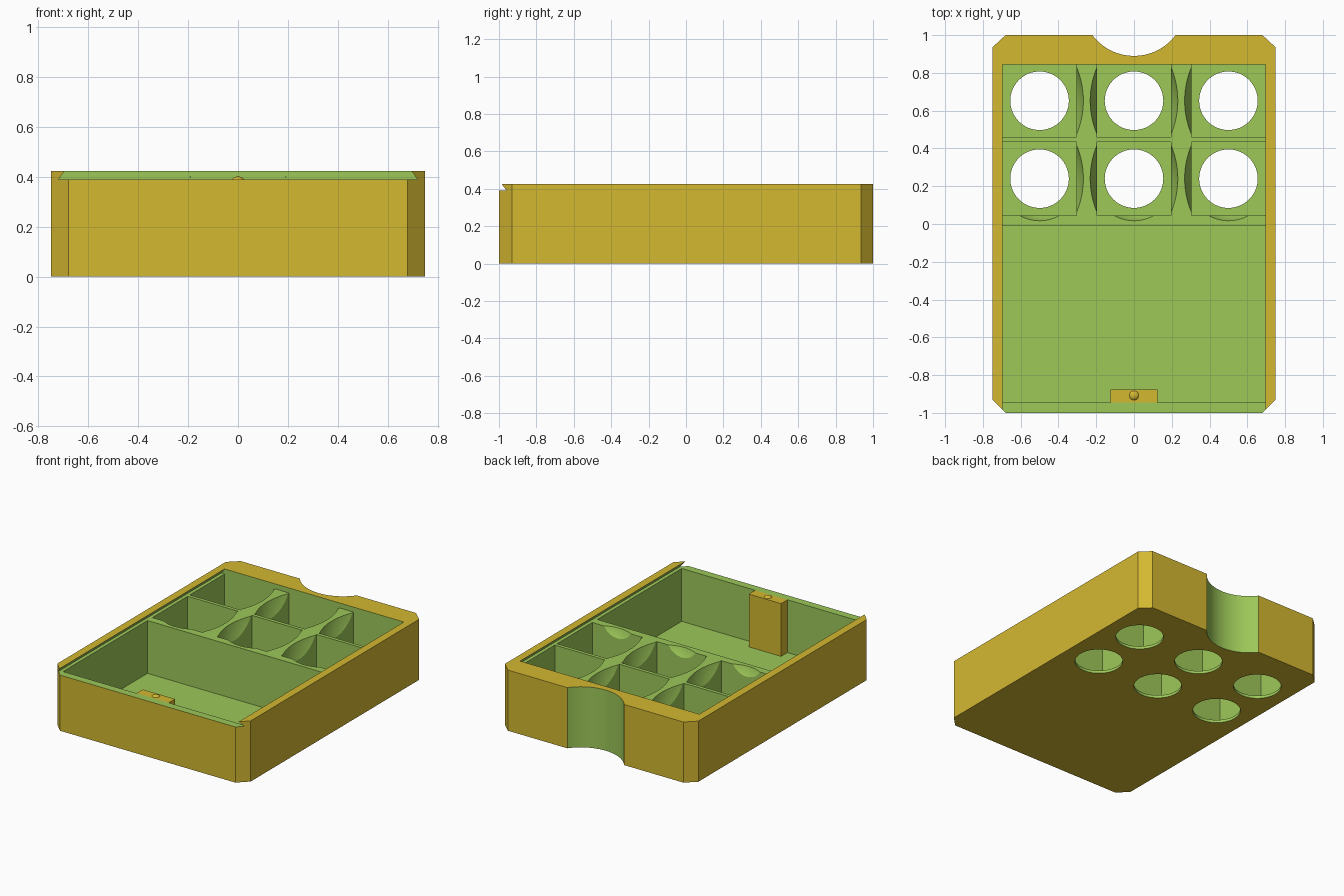
import bpy, bmesh, math
from mathutils import Vector, Matrix

if "Cube" in bpy.data.objects:
    bpy.data.objects.remove(bpy.data.objects["Cube"])

# Colours
def material(name, rgb):
    m = bpy.data.materials.new(name)
    lin = [(c / 255 / 12.92) if c < 11 else ((c / 255 + 0.055) / 1.055) ** 2.4 for c in rgb]
    m.diffuse_color = (*lin, 1)
    m.use_nodes = True
    m.node_tree.nodes["Principled BSDF"].inputs["Base Color"].default_value = m.diffuse_color
    return m

YELLOW = material("mustard yellow", (212, 184, 49))
GREEN = material("leaf green", (157, 200, 89))

HEIGHT, LEDGE, FLOOR = 0.425, 0.39, 0.02
ROWS = ((0.045, 0.435), (0.46, 0.845))
COLUMNS = (-0.5, 0, 0.5)
CELL_HALF = 0.195

def finish(name, bm, index=0):
    """Turn a bmesh into an object; every part shares the same two slots."""
    bmesh.ops.recalc_face_normals(bm, faces=bm.faces)
    me = bpy.data.meshes.new(name)
    for f in bm.faces:
        f.material_index = index
    bm.to_mesh(me)
    bm.free()
    me.materials.append(YELLOW)
    me.materials.append(GREEN)
    ob = bpy.data.objects.new(name, me)
    bpy.context.collection.objects.link(ob)
    return ob

def prism(name, outline, depth, index=0):
    """Solid made by sweeping a closed 3D outline along a vector."""
    bm = bmesh.new()
    a = [bm.verts.new(p) for p in outline]
    b = [bm.verts.new(Vector(p) + Vector(depth)) for p in outline]
    bm.faces.new(a[::-1])
    bm.faces.new(b)
    for i in range(len(a)):
        j = (i + 1) % len(a)
        bm.faces.new((a[i], a[j], b[j], b[i]))
    return finish(name, bm, index)

def box(name, x0, x1, y0, y1, z0, z1, index=0):
    return prism(name, [(x0, y0, z0), (x1, y0, z0), (x1, y1, z0), (x0, y1, z0)],
                 (0, 0, z1 - z0), index)

def cylinder(name, x, y, z0, z1, r, sides):
    ring = [(x + r * math.cos(2 * math.pi * i / sides),
             y + r * math.sin(2 * math.pi * i / sides), z0) for i in range(sides)]
    return prism(name, ring, (0, 0, z1 - z0), 1)

def scoop(x, y, direction, chord, sagitta, drop):
    """Shallow spherical cap that hollows the top edge of a wall face."""
    d = (chord ** 2 - sagitta ** 2) / (2 * sagitta)
    h = (chord ** 2 - drop ** 2) / (2 * drop)
    out = Vector(direction)
    face = Vector((x, y, LEDGE))
    bm = bmesh.new()
    bmesh.ops.create_uvsphere(bm, u_segments=128, v_segments=80,
                              radius=math.hypot(d + sagitta, h),
                              matrix=Matrix.Translation(face - out * d + Vector((0, 0, h))))
    for co, no in ((face - out * 0.004, -out), (Vector((0, 0, LEDGE + 0.012)), Vector((0, 0, 1)))):
        bmesh.ops.bisect_plane(bm, geom=bm.verts[:] + bm.edges[:] + bm.faces[:],
                               plane_co=co, plane_no=no, clear_outer=True)
        bmesh.ops.holes_fill(bm, edges=[e for e in bm.edges if e.is_boundary], sides=0)
    return finish("scoop_cutter", bm, 1)

def is_closed(ob):
    bm = bmesh.new()
    bm.from_mesh(ob.data)
    closed = all(e.is_manifold for e in bm.edges)
    bm.free()
    return closed

def cut(target, tool):
    if is_closed(tool):
        mod = target.modifiers.new("cut", "BOOLEAN")
        mod.operation, mod.solver, mod.object = "DIFFERENCE", "EXACT", tool
        bpy.context.view_layer.objects.active = target
        bpy.ops.object.modifier_apply(modifier=mod.name)
    bpy.data.objects.remove(tool)

# Tray body with chamfered corners
outline = [(-0.68, -1), (0.68, -1), (0.75, -0.93), (0.75, 0.935),
           (0.68, 1), (-0.68, 1), (-0.75, 0.935), (-0.75, -0.93)]
tray = prism("tray", [(x, y, 0) for x, y in outline], (0, 0, HEIGHT))

# Dovetail slot for a sliding lid, open at the front
top = LEDGE + 0.07
cut(tray, prism("slot_cutter", [(-0.72, -1.1, LEDGE), (0.72, -1.1, LEDGE),
                                (0.67, -1.1, top), (-0.67, -1.1, top)], (0, 1.945, 0), 1))

# Large front compartment
cut(tray, box("compartment_cutter", -0.695, 0.695, -0.945, -0.01, FLOOR, LEDGE + 0.012, 1))

# Six small cells with round floor holes
for y0, y1 in ROWS:
    yc = (y0 + y1) / 2
    for x in COLUMNS:
        cut(tray, box("cell_cutter", x - CELL_HALF, x + CELL_HALF, y0, y1, FLOOR, LEDGE + 0.012, 1))
        cut(tray, cylinder("hole_cutter", x, yc, -0.1, FLOOR + 0.1, 0.155, 64))

# Finger scoops in the column walls and the front divider
for y0, y1 in ROWS:
    for x in COLUMNS:
        for side in (-1, 1):
            if abs(x + side * 0.5) < 0.6:
                cut(tray, scoop(x + side * CELL_HALF, (y0 + y1) / 2, (side, 0, 0), 0.18, 0.037, 0.1))
for x in COLUMNS:
    cut(tray, scoop(x, ROWS[0][0], (0, -1, 0), 0.106, 0.028, 0.06))

# Thumb notch in the back wall
cut(tray, cylinder("notch_cutter", 0, 1.165, -0.1, 0.6, 0.275, 128))

# Latch post with a small bump on top
post = box("latch_post", -0.125, 0.125, -0.945, -0.875, FLOOR, LEDGE)
bm = bmesh.new()
bmesh.ops.create_uvsphere(bm, u_segments=32, v_segments=16, radius=0.032,
                          matrix=Matrix.Translation((0, -0.908, 0.37)))
bump = finish("latch_bump", bm)

# Smooth the curved surfaces, keep the edges sharp
for ob in (tray, bump):
    bpy.ops.object.select_all(action="DESELECT")
    ob.select_set(True)
    bpy.context.view_layer.objects.active = ob
    bpy.ops.object.shade_smooth_by_angle(angle=math.radians(25))
